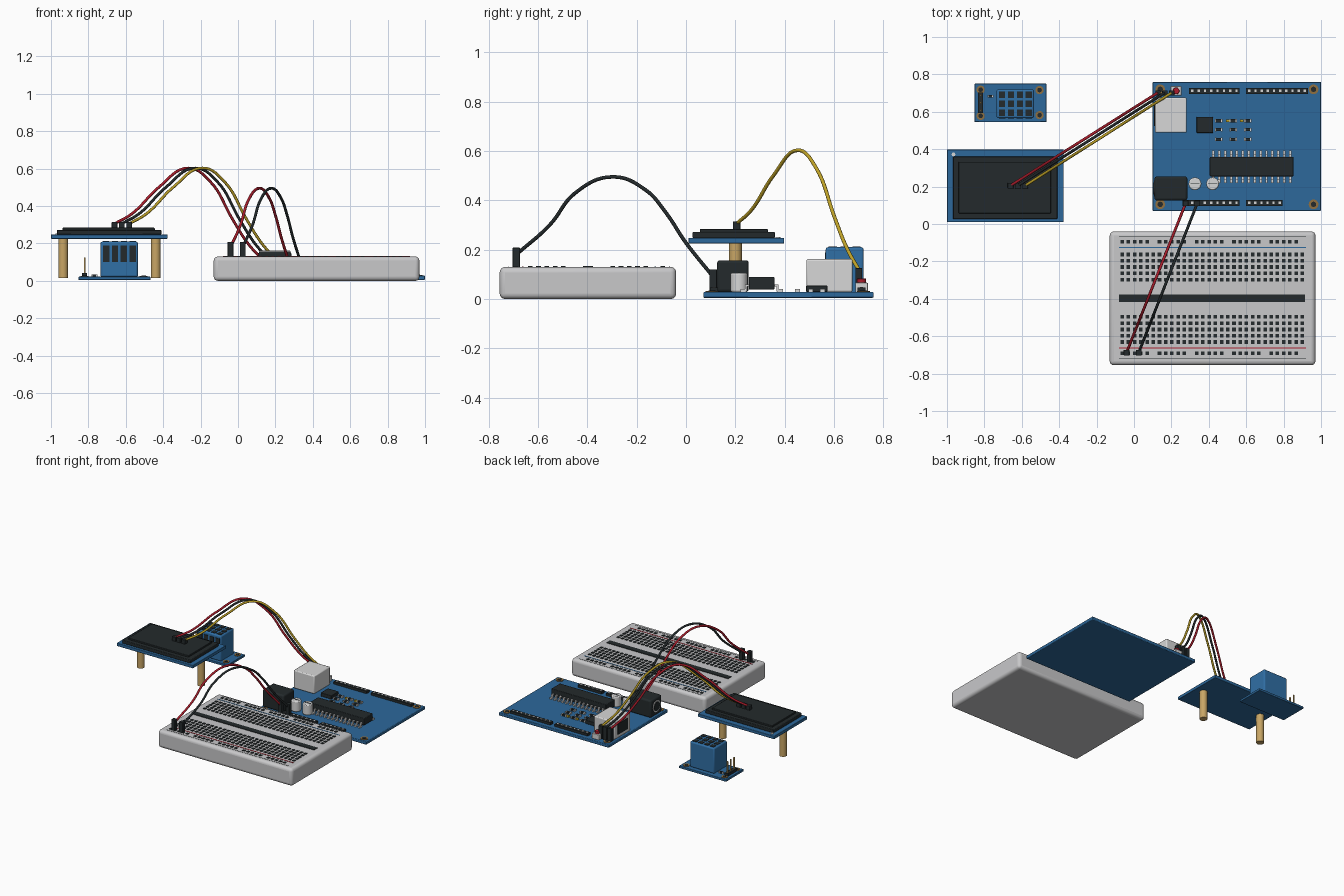
import bpy, bmesh
from mathutils import Matrix, Vector

if "Cube" in bpy.data.objects:
    bpy.data.objects.remove(bpy.data.objects["Cube"], do_unlink=True)


def material(name, rgb):
    m = bpy.data.materials.new(name)
    m.use_nodes = True
    m.diffuse_color = (*rgb, 1)
    m.node_tree.nodes["Principled BSDF"].inputs["Base Color"].default_value = (*rgb, 1)
    return m


BLUE = material("board blue", (0.026, 0.14, 0.33))
SENSOR = material("sensor blue", (0.03, 0.16, 0.38))
BLACK = material("soft black", (0.017, 0.023, 0.025))
GREY = material("light grey", (0.58, 0.58, 0.59))
SILVER = material("silver", (0.68, 0.68, 0.68))
RED = material("red", (0.42, 0.012, 0.025))
YELLOW = material("yellow", (0.52, 0.36, 0.02))
TAN = material("tan brass", (0.58, 0.38, 0.13))
BRASS = material("dark brass", (0.28, 0.16, 0.05))


def finish(name, bm, mat, bevel=0, segments=2):
    mesh = bpy.data.meshes.new(name)
    bm.to_mesh(mesh)
    bm.free()
    mesh.materials.append(mat)
    ob = bpy.data.objects.new(name, mesh)
    bpy.context.collection.objects.link(ob)
    if bevel:
        mod = ob.modifiers.new("edge", "BEVEL")
        mod.width, mod.segments = bevel, segments
    bpy.context.view_layer.objects.active = ob
    for o in bpy.context.selected_objects:
        o.select_set(False)
    ob.select_set(True)
    bpy.ops.object.shade_smooth_by_angle()
    return ob


def boxes(name, spans, mat, bevel=0, segments=2):
    """Each span is (x0, x1, y0, y1, z0, z1)."""
    bm = bmesh.new()
    for x0, x1, y0, y1, z0, z1 in spans:
        mid = Vector((x0 + x1, y0 + y1, z0 + z1)) / 2
        size = Matrix.Diagonal((x1 - x0, y1 - y0, z1 - z0, 1))
        bmesh.ops.create_cube(bm, size=1, matrix=Matrix.Translation(mid) @ size)
    return finish(name, bm, mat, bevel, segments)


def around(x, y, w, d, z0, z1):
    return (x - w / 2, x + w / 2, y - d / 2, y + d / 2, z0, z1)


def discs(name, spots, radius, z0, z1, mat, bevel=0, sides=24):
    bm = bmesh.new()
    for x, y in spots:
        bmesh.ops.create_cone(bm, cap_ends=True, segments=sides, radius1=radius, radius2=radius,
                              depth=z1 - z0, matrix=Matrix.Translation((x, y, (z0 + z1) / 2)))
    return finish(name, bm, mat, bevel)


def side_disc(name, x, y, z, radius, depth, mat):
    bm = bmesh.new()
    bmesh.ops.create_cone(bm, cap_ends=True, segments=24, radius1=radius, radius2=radius, depth=depth,
                          matrix=Matrix.Translation((x, y, z)) @ Matrix.Rotation(1.5708, 4, "Y"))
    return finish(name, bm, mat)


def wire(name, start, end, profile, mat):
    """Arched cable; profile lists (fraction along the run, height)."""
    cu = bpy.data.curves.new(name, "CURVE")
    cu.dimensions = "3D"
    cu.bevel_depth, cu.bevel_resolution, cu.resolution_u = 0.0075, 3, 8
    cu.use_fill_caps = True
    sp = cu.splines.new("BEZIER")
    sp.bezier_points.add(len(profile) - 1)
    for p, (t, z) in zip(sp.bezier_points, profile):
        xy = Vector(start).lerp(Vector(end), t)
        p.co = (xy.x, xy.y, z)
        p.handle_left_type = p.handle_right_type = "AUTO"
    cu.materials.append(mat)
    ob = bpy.data.objects.new(name, cu)
    bpy.context.collection.objects.link(ob)


def mounting_holes(name, spots, radius, top):
    discs(name + "_rings", spots, radius, top, top + 0.004, BRASS)
    discs(name + "_centres", spots, radius * 0.55, top, top + 0.006, BLACK)


# Breadboard with groove, hole grid and rail lines
boxes("breadboard", [(-0.13, 0.97, -0.755, -0.04, 0, 0.13)], GREY, 0.022, 4)
boxes("breadboard_groove", [(-0.08, 0.915, -0.418, -0.377, 0.126, 0.134)], BLACK)
rows = [-0.163 - 0.0335 * i for i in range(5)] + [-0.497 - 0.0335 * i for i in range(5)]
columns = [-0.063 + 0.0332 * i for i in range(30)]
holes = [around(x, y, 0.019, 0.019, 0.127, 0.134) for x in columns for y in rows]
holes += [around(x, y, 0.019, 0.019, 0.127, 0.134)
          for i, x in enumerate(columns) if i % 6 != 5 for y in (-0.094, -0.692)]
boxes("breadboard_holes", holes, BLACK)
for label, y, mat in (("blue", -0.125, BLUE), ("red", -0.662, RED)):
    boxes(label + "_rail_line", [around(0.42, y, 1.0, 0.006, 0.127, 0.132)], mat)
boxes("outer_rail_lines", [around(0.42, y, 1.0, 0.003, 0.127, 0.131) for y in (-0.067, -0.72)], BLACK)

# Controller board
boxes("controller_board", [(0.10, 1.0, 0.07, 0.76, 0.005, 0.028)], BLUE, 0.004)
mounting_holes("controller_hole", [(0.14, 0.72), (0.14, 0.105), (0.96, 0.105), (0.96, 0.72)], 0.026, 0.028)

# Data socket, power jack and capacitors
boxes("data_socket", [(0.112, 0.282, 0.488, 0.675, 0.028, 0.162)], SILVER, 0.007)
boxes("data_socket_opening", [(0.108, 0.116, 0.525, 0.638, 0.055, 0.135)], BLACK)
boxes("power_jack", [(0.11, 0.285, 0.126, 0.254, 0.028, 0.157)], BLACK, 0.012, 3)
side_disc("power_jack_ring", 0.109, 0.19, 0.095, 0.042, 0.006, SILVER)
side_disc("power_jack_hole", 0.107, 0.19, 0.095, 0.033, 0.008, BLACK)
caps = [(0.326, 0.215), (0.42, 0.215)]
discs("capacitors", caps, 0.034, 0.028, 0.106, SILVER, 0.006)
boxes("capacitor_marks", [around(x, y, 0.05, 0.004, 0.104, 0.108) for x, y in caps], BLACK)

# Main chip with legs, and the small chip
boxes("main_chip", [(0.405, 0.853, 0.255, 0.358, 0.038, 0.09)], BLACK, 0.004)
legs = []
for i in range(14):
    x = 0.424 + 0.0316 * i
    legs += [around(x, 0.3065, 0.013, 0.13, 0.05, 0.058)]
    legs += [around(x, 0.3065 + s * 0.075, 0.013, 0.022, 0.028, 0.04) for s in (-1, 1)]
    legs += [around(x, 0.3065 + s * 0.064, 0.013, 0.008, 0.03, 0.058) for s in (-1, 1)]
boxes("main_chip_legs", legs, SILVER)
boxes("small_chip", [(0.335, 0.423, 0.487, 0.573, 0.028, 0.055)], BLACK, 0.003)

# Surface components
bodies, ends, lamps = [], [], []
for y in (0.553, 0.505, 0.452):
    for x in (0.452, 0.53, 0.608):
        bodies.append(around(x, y, 0.026, 0.018, 0.026, 0.041))
        ends += [around(x + s * 0.016, y, 0.008, 0.019, 0.026, 0.041) for s in (-1, 1)]
for x in (0.502, 0.577):
    lamps.append(around(x, 0.553, 0.018, 0.014, 0.026, 0.04))
boxes("component_bodies", bodies, BLACK)
boxes("component_ends", ends, SILVER)
boxes("indicator_lamps", lamps, YELLOW)

# Socket strips with contacts
strips = [(0.295, 0.565, 0.712), (0.60, 0.93, 0.712), (0.26, 0.565, 0.113), (0.60, 0.795, 0.113)]
boxes("socket_strips", [(a, b, y - 0.016, y + 0.016, 0.027, 0.046) for a, b, y in strips], BLACK)
contacts = []
for a, b, y in strips:
    n = round((b - a) / 0.034)
    contacts += [around(a + (i + 0.5) * (b - a) / n, y, 0.012, 0.012, 0.044, 0.048) for i in range(n)]
boxes("socket_contacts", contacts, SILVER)

# Reset button
boxes("reset_button_base", [around(0.225, 0.712, 0.058, 0.05, 0.027, 0.066)], SILVER, 0.003)
discs("reset_button", [(0.225, 0.712)], 0.018, 0.06, 0.083, RED, 0.002)

# Display on two posts
boxes("display_board", [(-1.0, -0.376, 0.01, 0.398, 0.225, 0.248)], BLUE, 0.003)
boxes("display_frame", [(-0.968, -0.41, 0.027, 0.36, 0.247, 0.272)], BLACK, 0.004)
boxes("display_screen", [(-0.938, -0.445, 0.057, 0.332, 0.27, 0.284)], BLACK, 0.003)
discs("display_posts", [(-0.935, 0.2), (-0.44, 0.2)], 0.026, 0.015, 0.226, TAN)
discs("display_corner_pad", [(-0.965, 0.372)], 0.01, 0.247, 0.252, SILVER)

# Sensor module
boxes("sensor_board", [(-0.853, -0.468, 0.545, 0.75, 0.005, 0.022)], BLUE, 0.003)
boxes("sensor_body", [(-0.735, -0.535, 0.566, 0.72, 0.02, 0.21)], SENSOR, 0.01, 3)
vent_x = [-0.705 + 0.0475 * i for i in range(4)]
boxes("sensor_top_vents", [around(x, y, 0.033, 0.033, 0.204, 0.213)
                           for x in vent_x for y in (0.595, 0.643, 0.691)], BLACK)
boxes("sensor_front_vents", [around(x, 0.566, 0.034, 0.006, 0.10, 0.188) for x in vent_x], BLACK)
mounting_holes("sensor_hole", [(-0.82, 0.718), (-0.82, 0.578), (-0.505, 0.716), (-0.505, 0.582)], 0.022, 0.022)
boxes("sensor_pin_base", [around(-0.82, 0.648, 0.028, 0.11, 0.021, 0.042)], BLACK)
boxes("sensor_pins", [around(-0.82, 0.608 + 0.04 * i, 0.009, 0.009, 0.03, 0.125) for i in range(3)], TAN)
boxes("sensor_resistor", [around(-0.768, 0.683, 0.02, 0.014, 0.021, 0.034)], BLACK)
boxes("sensor_resistor_ends", [around(-0.768 + s * 0.013, 0.683, 0.007, 0.015, 0.021, 0.034)
                               for s in (-1, 1)], SILVER)

# Display cables and their plugs
long_arc = [(0, 0.305), (0.12, 0.36), (0.3, 0.50), (0.5, 0.603), (0.65, 0.53),
            (0.8, 0.33), (0.9, 0.205), (1, 0.115)]
plugs = []
for label, x0, x1, mat in (("red", -0.66, 0.128, RED), ("black", -0.622, 0.165, BLACK),
                           ("yellow", -0.582, 0.202, YELLOW)):
    wire(label + "_display_cable", (x0, 0.205), (x1, 0.702), long_arc, mat)
    plugs.append(around(x0, 0.205, 0.03, 0.03, 0.28, 0.315))
    plugs.append(around(x1, 0.70, 0.028, 0.028, 0.028, 0.125))

# Breadboard cables and their plugs
short_arc = [(0, 0.18), (0.17, 0.30), (0.3, 0.43), (0.49, 0.495), (0.66, 0.44),
             (0.76, 0.35), (0.86, 0.23), (1, 0.09)]
for label, x0, x1, mat in (("red", -0.04, 0.276, RED), ("black", 0.025, 0.338, BLACK)):
    wire(label + "_power_cable", (x0, -0.688), (x1, 0.11), short_arc, mat)
    plugs.append(around(x0, -0.688, 0.03, 0.03, 0.125, 0.208))
    plugs.append(around(x1, 0.11, 0.03, 0.03, 0.028, 0.12))
boxes("cable_plugs", plugs, BLACK, 0.002)
